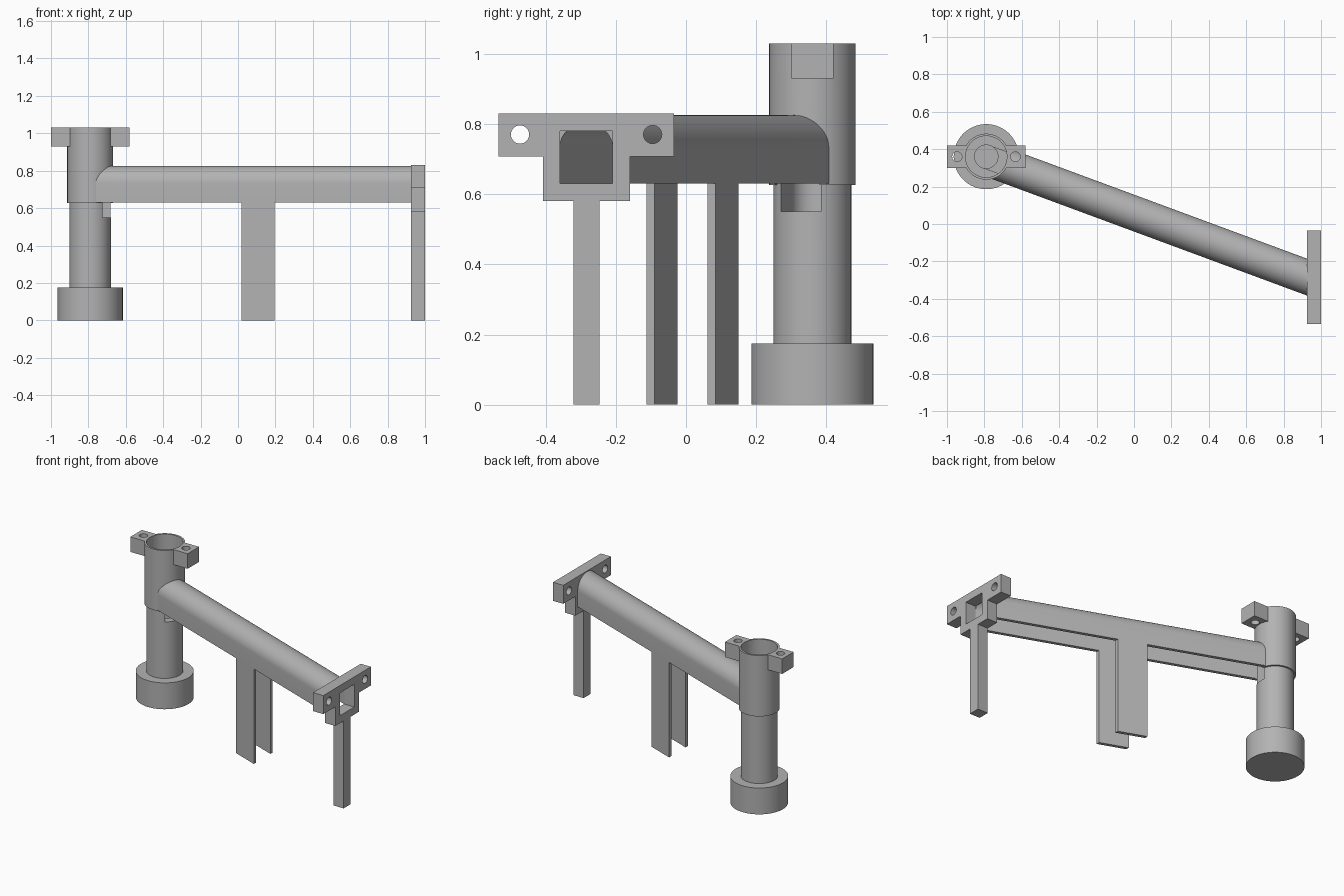
import bpy, bmesh, math
from mathutils import Vector

if "Cube" in bpy.data.objects:
    bpy.data.objects.remove(bpy.data.objects["Cube"], do_unlink=True)

grey = bpy.data.materials.new("plain_grey")
grey.use_nodes = True
grey.diffuse_color = (0.45, 0.45, 0.45, 1)
grey.node_tree.nodes["Principled BSDF"].inputs["Base Color"].default_value = (0.45, 0.45, 0.45, 1)

AX, AY = -0.79, 0.36            # column axis
SLOPE = -0.37                   # arm run in plan
ANGLE = math.atan(SLOPE)
PLATE_X, PLATE_Y = 0.925, -0.284
BOTTOM = 0.63                   # underside of the arm
HALF, WALL = 0.0925, 0.022      # arm half width and wall thickness


def arm_y(x):
    return PLATE_Y + (x - PLATE_X) * SLOPE


def finish(name, bm):
    bmesh.ops.recalc_face_normals(bm, faces=bm.faces[:])
    mesh = bpy.data.meshes.new(name)
    bm.to_mesh(mesh)
    bm.free()
    ob = bpy.data.objects.new(name, mesh)
    bpy.context.collection.objects.link(ob)
    mesh.materials.append(grey)
    return ob


def extrude(name, profile, x0, x1, follow_arm=False):
    """Sweep a y-z profile between two x planes, optionally along the arm."""
    bm = bmesh.new()
    rings = []
    for x in (x0, x1):
        off = arm_y(x) if follow_arm else 0
        rings.append([bm.verts.new((x, y + off, z)) for y, z in profile])
    a, b = rings
    bm.faces.new(a)
    bm.faces.new(b)
    for i in range(len(a)):
        j = (i + 1) % len(a)
        bm.faces.new((a[i], a[j], b[j], b[i]))
    return finish(name, bm)


def rect(y0, y1, z0, z1):
    return [(y0, z0), (y1, z0), (y1, z1), (y0, z1)]


def box(name, x0, x1, y0, y1, z0, z1):
    return extrude(name, rect(y0, y1, z0, z1), x0, x1)


def cylinder(name, x, y, z0, z1, r, n=64):
    bm = bmesh.new()
    bmesh.ops.create_cone(bm, cap_ends=True, segments=n, radius1=r, radius2=r, depth=z1 - z0)
    bmesh.ops.translate(bm, verts=bm.verts[:], vec=Vector((x, y, (z0 + z1) / 2)))
    return finish(name, bm)


def combine(ob, others, op):
    bpy.context.view_layer.objects.active = ob
    for other in others:
        mod = ob.modifiers.new(op.lower(), 'BOOLEAN')
        mod.operation, mod.solver, mod.object = op, 'EXACT', other
        bpy.ops.object.modifier_apply(modifier=mod.name)
        bpy.data.objects.remove(other, do_unlink=True)


def arch(half, bottom, n=24):
    """Half-round top on straight sides, from the +y foot to the -y foot."""
    spring = 0.825 - HALF
    c = math.cos(ANGLE)
    arc = [(half / c * math.cos(math.pi * i / n), spring + half * math.sin(math.pi * i / n))
           for i in range(n + 1)]
    return [(half / c, bottom)] + arc + [(-half / c, bottom)]


# Column: wide foot and hollow post with a side slot facing the arm
foot = cylinder("column_foot", AX, AY, 0, 0.175, 0.174)
post = cylinder("column_post", AX, AY, 0.17, 0.75, 0.111)
slot = box("slot_cutter", 0, 0.2, -0.061, 0.061, 0.55, 0.8)
slot.location = (AX, AY, 0)
slot.rotation_euler.z = ANGLE
bpy.context.view_layer.update()
combine(post, [cylinder("bore_cutter", AX, AY, 0.2, 0.8, 0.0625), slot], 'DIFFERENCE')

# Sleeve: thin tube with two bored ears, open towards the arm
sleeve = cylinder("sleeve", AX, AY, 0.626, 1.03, 0.123)
ears = box("sleeve_ears", -1, -0.58, 0.3, 0.42, 0.93, 1.03)
combine(sleeve, [ears], 'UNION')
cutters = [cylinder("sleeve_bore", AX, AY, 0.5, 1.2, 0.1105)]
cutters += [cylinder("ear_hole", AX + s * 0.156, AY, 0.8, 1.2, 0.026, 32) for s in (-1, 1)]
cutters.append(extrude("opening_cutter", arch(HALF - WALL, 0.6), AX, -0.6, True))
combine(sleeve, cutters, 'DIFFERENCE')

# Arm: arched channel, open underneath, stopped at the sleeve
channel = arch(HALF, BOTTOM) + arch(HALF - WALL, BOTTOM)[::-1]
arm = extrude("arm_channel", channel, AX, PLATE_X + 0.002, True)
combine(arm, [cylinder("arm_end_cutter", AX, AY, 0.5, 1.1, 0.117)], 'DIFFERENCE')

# Flat legs continuing the two channel walls
outer, inner = HALF / math.cos(ANGLE), (HALF - WALL) / math.cos(ANGLE)
front_leg = extrude("front_leg", rect(-outer, -inner, 0, BOTTOM), 0.02, 0.195, True)
back_leg = extrude("back_leg", rect(inner, outer, 0, BOTTOM), 0.02, 0.195, True)

# End plate: T-shaped bracket on a post, with a window and two bolt holes
half_plate = [(0.037, 0), (0.037, 0.58), (0.124, 0.58), (0.124, 0.707), (0.25, 0.707), (0.25, 0.83)]
outline = [(PLATE_Y + y, z) for y, z in half_plate]
outline += [(PLATE_Y - y, z) for y, z in reversed(half_plate)]
plate = extrude("end_plate", outline, PLATE_X, 1)
cutters = [box("window_cutter", 0.8, 1.1, PLATE_Y - 0.075, PLATE_Y + 0.075, 0.63, 0.78)]
for s in (-1, 1):
    hole = [(PLATE_Y + s * 0.189 + 0.026 * math.cos(math.tau * i / 32),
             0.77 + 0.026 * math.sin(math.tau * i / 32)) for i in range(32)]
    cutters.append(extrude("bolt_hole", hole, 0.8, 1.1))
combine(plate, cutters, 'DIFFERENCE')

# Smooth the round surfaces, keep the edges sharp
for ob in (foot, post, sleeve, arm, plate):
    bpy.ops.object.select_all(action='DESELECT')
    ob.select_set(True)
    bpy.context.view_layer.objects.active = ob
    bpy.ops.object.shade_smooth_by_angle(angle=math.radians(30))
